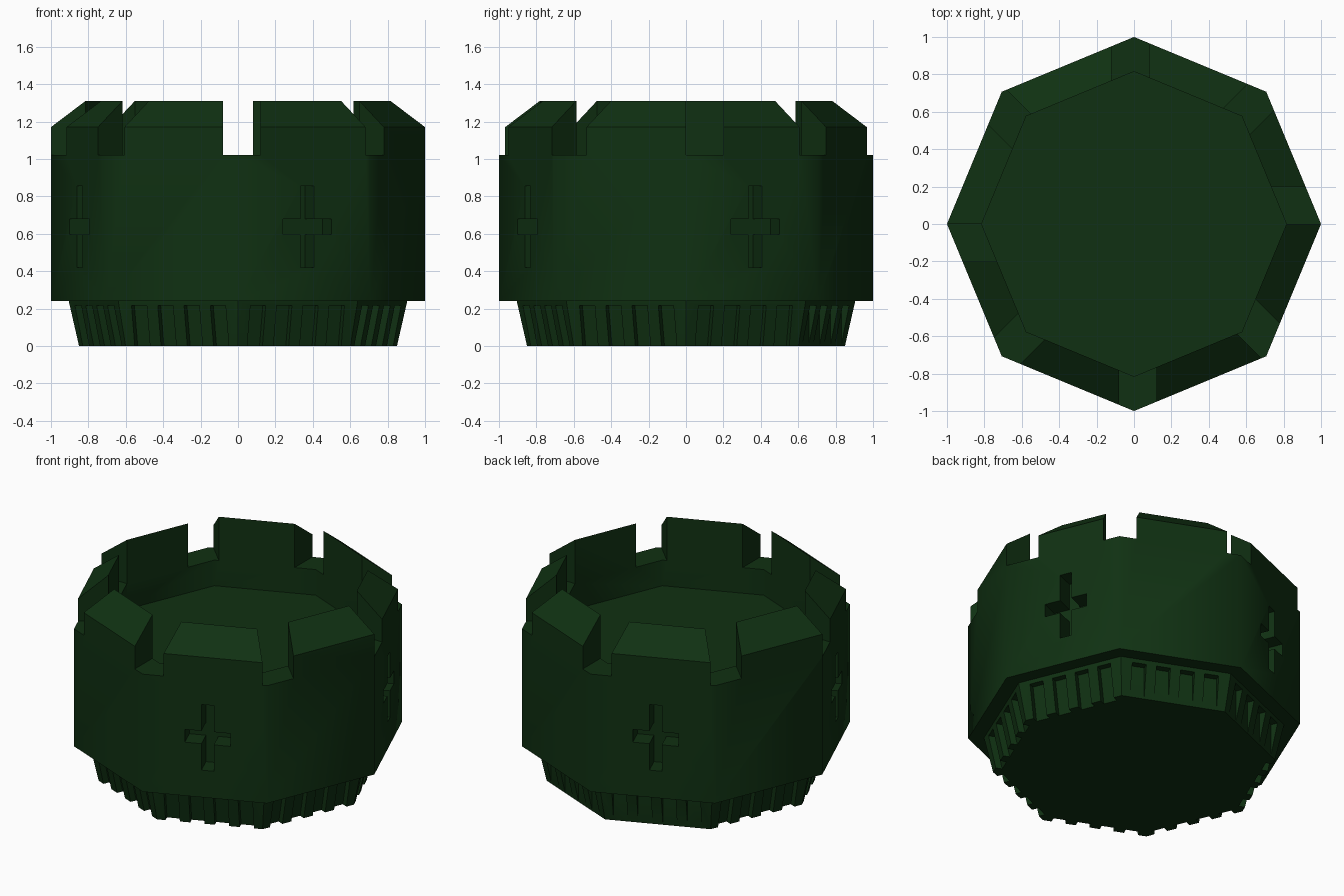
import bpy, bmesh, math
from mathutils import Matrix, Vector

cube = bpy.data.objects.get("Cube")
if cube:
    bpy.data.objects.remove(cube)

SIDES = 8
STEP = 2 * math.pi / SIDES

green = bpy.data.materials.new("dark_green")
green.use_nodes = True
colour = (0.005, 0.03, 0.006, 1)
green.diffuse_color = colour
green.node_tree.nodes["Principled BSDF"].inputs["Base Color"].default_value = colour


def make_object(name, bm):
    bmesh.ops.recalc_face_normals(bm, faces=bm.faces)
    mesh = bpy.data.meshes.new(name)
    bm.to_mesh(mesh)
    bm.free()
    mesh.materials.append(green)
    obj = bpy.data.objects.new(name, mesh)
    bpy.context.collection.objects.link(obj)
    return obj


def octagon_stack(name, profile):
    """Closed octagonal solid through (radius, height) rings."""
    bm = bmesh.new()
    rings = [[bm.verts.new((r * math.cos(i * STEP), r * math.sin(i * STEP), z))
              for i in range(SIDES)] for r, z in profile]
    for low, high in zip(rings, rings[1:]):
        for i in range(SIDES):
            j = (i + 1) % SIDES
            bm.faces.new((low[i], low[j], high[j], high[i]))
    bm.faces.new(rings[0])
    bm.faces.new(rings[-1])
    return make_object(name, bm)


def add_box(bm, angle, radial, across, height, lean=0.0):
    """Box given by radial, sideways and height ranges, turned to an angle."""
    turn = Matrix.Rotation(angle, 4, 'Z')
    for v in bmesh.ops.create_cube(bm, size=1)["verts"]:
        x, y, z = [lo + (c + 0.5) * (hi - lo)
                   for c, (lo, hi) in zip(v.co, (radial, across, height))]
        v.co = turn @ Vector((x + lean * z, y, z))


def carve(target, bm):
    """Subtract the cutter from the target and bake the result."""
    cutter = make_object("cutter", bm)
    cutter.hide_render = True
    mod = target.modifiers.new("carve", 'BOOLEAN')
    mod.operation, mod.solver, mod.object = 'DIFFERENCE', 'EXACT', cutter
    graph = bpy.context.evaluated_depsgraph_get()
    baked = bpy.data.meshes.new_from_object(target.evaluated_get(graph))
    target.modifiers.clear()
    target.data = baked
    baked.materials.clear()
    baked.materials.append(green)
    bpy.data.objects.remove(cutter)


# Tower wall with sloped parapet and sunken floor
tower = octagon_stack("tower_wall", [(1, 0.24), (1, 1.17), (0.815, 1.31), (0.815, 0.85)])

# Crenel gaps at the corners, each slightly off centre
gaps = bmesh.new()
for i in range(SIDES):
    shift = (0.1, 0.0, 0.02, 0.075)[i % 4]
    add_box(gaps, i * STEP, (0.62, 1.2), (shift - 0.1, shift + 0.1), (1.02, 1.5))
carve(tower, gaps)

# Cross-shaped arrow slits on every other wall
for half_width, height in ((0.038, (0.42, 0.855)), (0.14, (0.595, 0.68))):
    slits = bmesh.new()
    for i in range(0, SIDES, 2):
        add_box(slits, (i + 0.5) * STEP, (0.80, 1.1),
                (0.018 - half_width, 0.018 + half_width), height)
    carve(tower, slits)

# Tapered plinth with four grooves on each side
plinth = octagon_stack("plinth", [(0.85, 0), (0.905, 0.24), (0.905, 0.26)])
grooves = bmesh.new()
for i in range(SIDES):
    upright = i in (1, 2)
    inner, lean = (0.787, 0.0) if upright else (0.745, 0.212)
    for k in range(4):
        mid = (k - 1.5) * 0.152
        add_box(grooves, (i + 0.5) * STEP, (inner, 1.0),
                (mid - 0.044, mid + 0.044), (-0.05, 0.215), lean)
carve(plinth, grooves)

# Soften the wall corners and keep the rest crisp
for obj, angle in ((tower, 48), (plinth, 20)):
    bpy.ops.object.select_all(action='DESELECT')
    obj.select_set(True)
    bpy.context.view_layer.objects.active = obj
    bpy.ops.object.shade_smooth_by_angle(angle=math.radians(angle))
